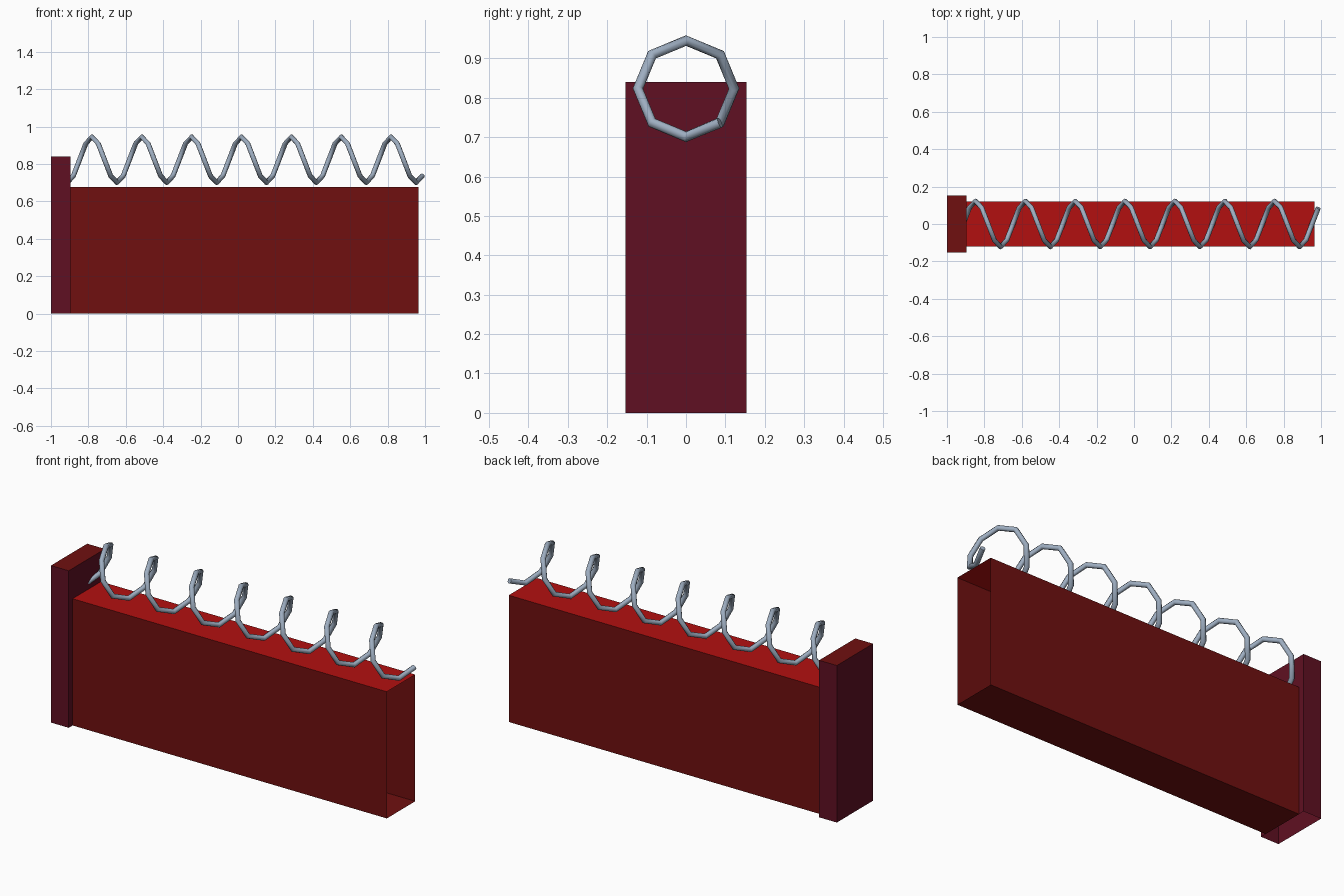
import bpy, bmesh, math

if "Cube" in bpy.data.objects:
    bpy.data.objects.remove(bpy.data.objects["Cube"])


def material(name, rgb):
    m = bpy.data.materials.new(name)
    m.diffuse_color = (*rgb, 1.0)
    m.use_nodes = True
    m.node_tree.nodes["Principled BSDF"].inputs["Base Color"].default_value = m.diffuse_color
    return m


bright_red = material("bright red", (0.45, 0.005, 0.005))
dark_red = material("dark red", (0.16, 0.005, 0.005))
plum = material("plum", (0.115, 0.005, 0.016))
steel = material("steel", (0.34, 0.42, 0.53))


def shell(name, x0, x1, half_y, height, side_mat, top_mat, is_open):
    """Thin-skinned box from z=0; faces whose normal passes is_open are removed."""
    bm = bmesh.new()
    bmesh.ops.create_cube(bm, size=1)
    for v in bm.verts:
        v.co.x = (x0 + x1) / 2 + v.co.x * (x1 - x0)
        v.co.y *= 2 * half_y
        v.co.z = (v.co.z + 0.5) * height
    bm.normal_update()
    for f in bm.faces:
        f.material_index = 1 if f.normal.z > 0.5 else 0
    gone = [f for f in bm.faces if is_open(f.normal)]
    bmesh.ops.delete(bm, geom=gone, context='FACES')
    mesh = bpy.data.meshes.new(name)
    bm.to_mesh(mesh)
    bm.free()
    mesh.materials.append(side_mat)
    mesh.materials.append(top_mat)
    obj = bpy.data.objects.new(name, mesh)
    bpy.context.collection.objects.link(obj)
    return obj


# Long body, open at both ends
shell("body", -0.895, 0.965, 0.12, 0.678, dark_red, bright_red,
      lambda n: abs(n.x) > 0.5)

# Taller end block, open underneath
shell("end_block", -1.0, -0.895, 0.153, 0.84, plum, dark_red,
      lambda n: n.z < -0.5)

# Coil spring: eight straight segments per turn, starting inside the end block
RADIUS, PITCH, CENTRE_Z, X_ZERO = 0.122, 0.2665, 0.823, -0.847
steps = range(-2, 56)
curve = bpy.data.curves.new("spring", 'CURVE')
curve.dimensions = '3D'
curve.bevel_depth = 0.0135
curve.bevel_resolution = 2
curve.use_fill_caps = True
spline = curve.splines.new('POLY')
spline.points.add(len(steps) - 1)
for point, i in zip(spline.points, steps):
    a = i * math.pi / 4
    point.co = (X_ZERO + PITCH * i / 8, RADIUS * math.cos(a),
                CENTRE_Z + RADIUS * math.sin(a), 1)
curve.materials.append(steel)
spring = bpy.data.objects.new("spring", curve)
bpy.context.collection.objects.link(spring)
